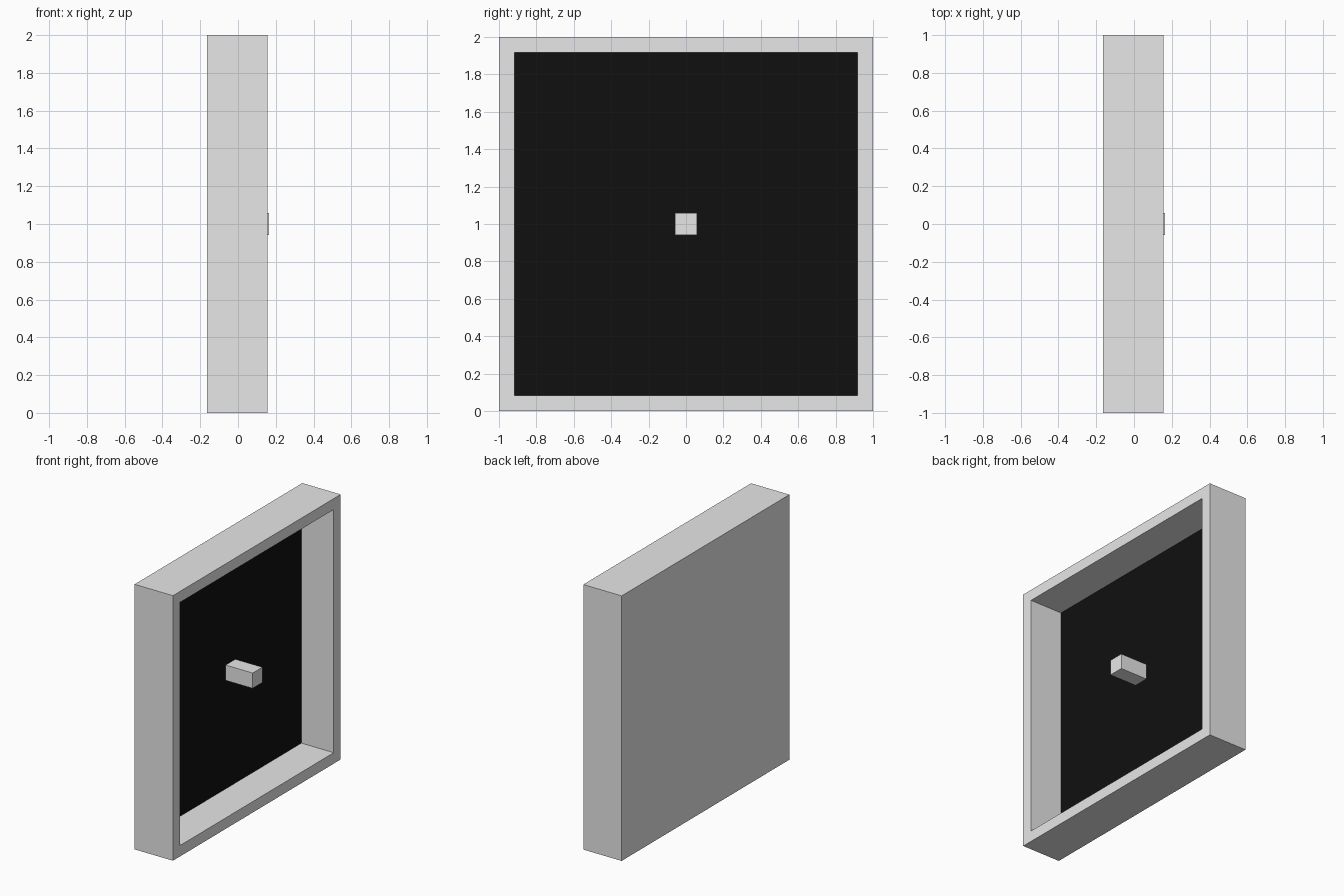
import bpy
import bmesh
from mathutils import Matrix, Vector

if "Cube" in bpy.data.objects:
    bpy.data.objects.remove(bpy.data.objects["Cube"], do_unlink=True)


def material(name, value):
    mat = bpy.data.materials.new(name)
    mat.use_nodes = True
    color = (value, value, value, 1)
    mat.diffuse_color = color
    mat.node_tree.nodes["Principled BSDF"].inputs["Base Color"].default_value = color
    return mat


def box(bm, low, high):
    low, high = Vector(low), Vector(high)
    place = Matrix.Translation((low + high) / 2) @ Matrix.Diagonal((high - low).to_4d())
    bmesh.ops.create_cube(bm, size=1, matrix=place)


def add_object(name, bm, *mats):
    mesh = bpy.data.meshes.new(name)
    bm.to_mesh(mesh)
    bm.free()
    obj = bpy.data.objects.new(name, mesh)
    for mat in mats:
        mesh.materials.append(mat)
    bpy.context.collection.objects.link(obj)
    return obj


grey = material("light grey", 0.8)
black = material("black", 0.005)

BACK, FRONT, FLOOR = -0.163, 0.157, -0.113
RIM = 0.117

# Shallow tray open towards +x, with a black floor
bm = bmesh.new()
box(bm, (BACK, -1, 0), (FRONT, 1, 2))
bm.normal_update()
opening = max(bm.faces, key=lambda f: f.normal.x)
bmesh.ops.inset_region(bm, faces=[opening], thickness=RIM)
floor = bmesh.ops.extrude_discrete_faces(bm, faces=[opening])["faces"][0]
bmesh.ops.translate(bm, verts=floor.verts, vec=(FLOOR - FRONT, 0, 0))
floor.material_index = 1
bmesh.ops.recalc_face_normals(bm, faces=bm.faces)
add_object("tray_frame", bm, grey, black)

# Small square peg in the middle
bm = bmesh.new()
box(bm, (-0.063, -0.058, 0.942), (0.163, 0.058, 1.058))
add_object("centre_peg", bm, grey)
